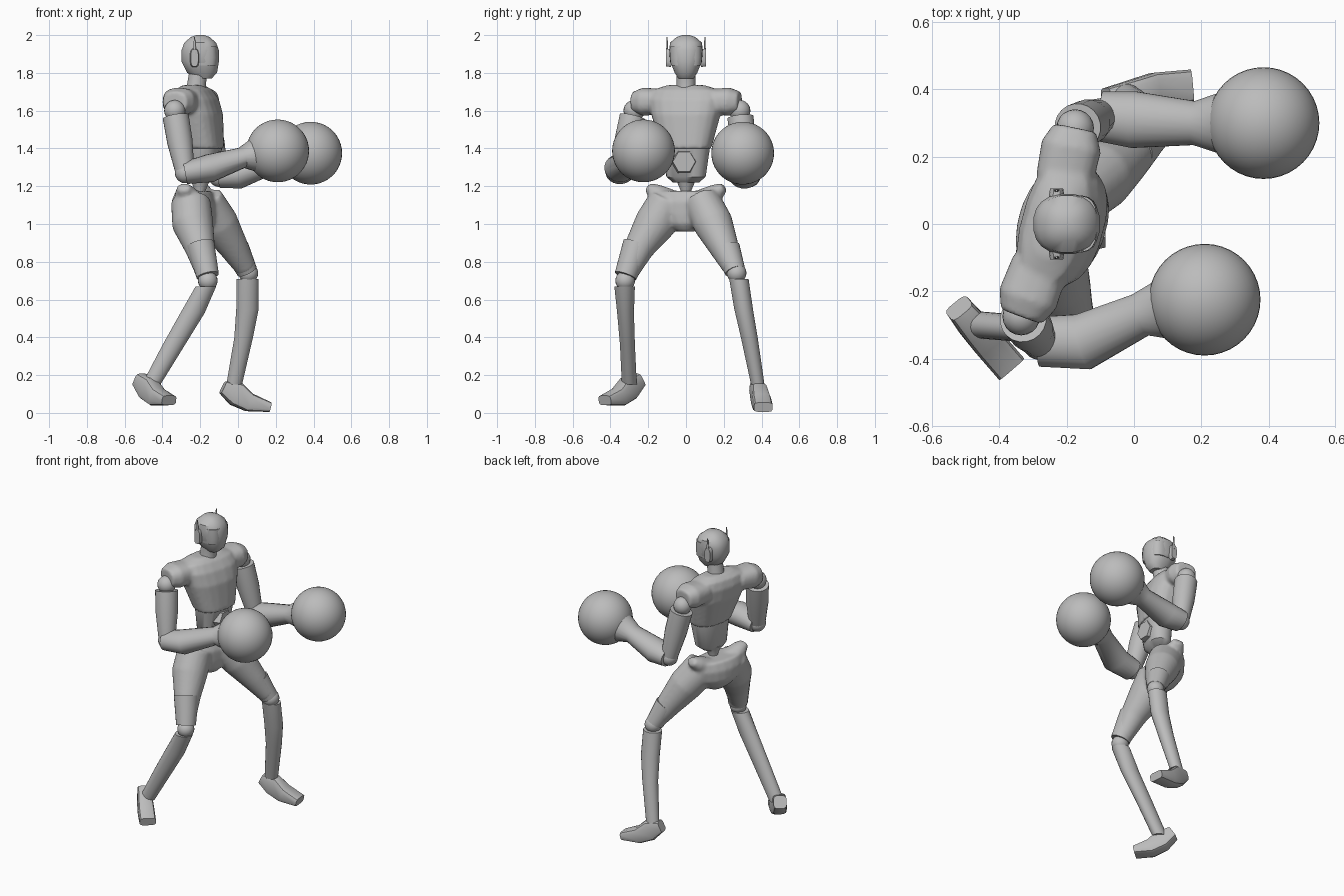
import bpy
import bmesh
import math
from mathutils import Vector, Matrix

start_cube = bpy.data.objects.get("Cube")
if start_cube:
    bpy.data.objects.remove(start_cube)

shade = (.5, .5, .5, 1)
grey = bpy.data.materials.new("plain grey")
grey.use_nodes = True
grey.diffuse_color = shade
grey.node_tree.nodes["Principled BSDF"].inputs["Base Color"].default_value = shade

UP = Vector((0, 0, 1))
AHEAD = Vector((1, 0, 0))
TWISTED = Matrix.Rotation(math.radians(-15), 3, "Z") @ AHEAD


def finish(name, bm):
    """Turn a bmesh into a shaded, coloured object."""
    bmesh.ops.recalc_face_normals(bm, faces=bm.faces)
    mesh = bpy.data.meshes.new(name)
    bm.to_mesh(mesh)
    bm.free()
    mesh.materials.append(grey)
    part = bpy.data.objects.new(name, mesh)
    bpy.context.collection.objects.link(part)
    bpy.ops.object.select_all(action="DESELECT")
    part.select_set(True)
    bpy.context.view_layer.objects.active = part
    bpy.ops.object.shade_smooth_by_angle(angle=math.radians(40))
    return part


def fuse(part, rounds):
    """Merge overlapping tubes into one smooth skin."""
    remesh = part.modifiers.new("fuse", "REMESH")
    remesh.mode = "VOXEL"
    remesh.voxel_size = .01
    remesh.use_smooth_shade = True
    soften = part.modifiers.new("soften", "SMOOTH")
    soften.factor = .5
    soften.iterations = rounds


def add_tube(bm, stations, ref=AHEAD, flat=False, power=1.0, sides=20):
    """Loft rings; a station is x, y, z, radius along ref and, if different, radius across."""
    centres = [Vector(s[:3]) for s in stations]
    last = len(stations) - 1
    rings = []
    for i, (centre, station) in enumerate(zip(centres, stations)):
        along = UP if flat else (centres[min(i + 1, last)] - centres[max(i - 1, 0)]).normalized()
        u = (ref - along * ref.dot(along)).normalized()
        v = along.cross(u)
        ring = []
        for k in range(sides):
            turn = math.tau * (k + .5) / sides
            c, s = math.cos(turn), math.sin(turn)
            c = math.copysign(abs(c) ** power, c)
            s = math.copysign(abs(s) ** power, s)
            ring.append(bm.verts.new(centre + u * c * station[3] + v * s * station[-1]))
        rings.append(ring)
    for low, high in zip(rings, rings[1:]):
        for k in range(sides):
            n = (k + 1) % sides
            bm.faces.new((low[k], low[n], high[n], high[k]))
    bm.faces.new(rings[0][::-1])
    bm.faces.new(rings[-1])


def tube(name, *stations, **options):
    bm = bmesh.new()
    add_tube(bm, stations, **options)
    return finish(name, bm)


def ball(name, centre, radius, segments=20):
    bm = bmesh.new()
    bmesh.ops.create_uvsphere(bm, u_segments=segments, v_segments=segments // 2 + 2, radius=radius,
                              matrix=Matrix.Translation(centre))
    return finish(name, bm)


# Head with visor, ear pieces and antennae
tube("head",
     (-.18, 0, 1.77, .04),
     (-.19, 0, 1.8, .08, .06),
     (-.2, 0, 1.86, .1, .085),
     (-.2, 0, 1.92, .1, .09),
     (-.2, 0, 1.96, .085),
     (-.2, 0, 1.99, .05),
     (-.2, 0, 2, .02), flat=True, power=.85)
tube("visor",
     (-.18, 0, 1.84, .07, .08),
     (-.18, 0, 1.88, .075, .086),
     (-.18, 0, 1.94, .07, .085), flat=True, power=.65)
for side, label in ((1, "left"), (-1, "right")):
    tube(label + "_ear_piece",
         (-.23, side * .08, 1.88, .05, .024),
         (-.23, side * .105, 1.88, .046, .02), ref=UP, power=.6, sides=12)
    tube(label + "_antenna",
         (-.23, side * .1, 1.9, .01, .006),
         (-.23, side * .1, 1.99, .003), sides=8)
tube("neck",
     (-.22, 0, 1.68, .06),
     (-.22, 0, 1.74, .05),
     (-.21, 0, 1.8, .05), flat=True)

# Pose of each arm
arms = {
    "left": dict(
        shoulder=Vector((-.175, .285, 1.6)),
        elbow=Vector((-.1, .32, 1.25)),
        forearm_middle=Vector((0, .31, 1.26)),
        wrist=Vector((.18, .3, 1.32)),
        glove=Vector((.385, .3, 1.375))),
    "right": dict(
        shoulder=Vector((-.335, -.275, 1.6)),
        elbow=Vector((-.28, -.35, 1.27)),
        forearm_middle=Vector((-.15, -.35, 1.295)),
        wrist=Vector((.02, -.27, 1.35)),
        glove=Vector((.21, -.225, 1.387))),
}

# Torso, with the chest and shoulder pads fused
bm = bmesh.new()
add_tube(bm, [
    (-.175, 0, 1.4, .095, .135),
    (-.21, 0, 1.58, .12, .185),
    (-.225, 0, 1.66, .11, .2),
    (-.235, 0, 1.71, .085, .18),
    (-.235, 0, 1.735, .05, .1)], ref=TWISTED, flat=True, power=.8)
for arm in arms.values():
    outer = arm["shoulder"] + UP * .045
    inner = Vector((-.235, 0, 1.655)).lerp(outer, .45)
    add_tube(bm, [
        (*inner, .065, .085),
        (*inner.lerp(outer, .65), .075, .09),
        (*outer, .055, .065)], ref=UP, power=.8)
fuse(finish("chest_and_shoulder_pads", bm), rounds=4)
tube("abdomen",
     (-.195, 0, 1.22, .045, .07),
     (-.185, 0, 1.25, .07, .105),
     (-.175, 0, 1.42, .088, .13), ref=TWISTED, flat=True, power=.85)
tube("belly_panel",
     (-.13, -.01, 1.33, .07),
     (-.085, -.01, 1.33, .06), ref=UP, sides=6)
tube("waist_stalk",
     (-.21, 0, 1.13, .025),
     (-.2, 0, 1.18, .03),
     (-.2, 0, 1.24, .055), flat=True)

# Pelvis, thighs and hip crests, fused into one smooth skin
bm = bmesh.new()
add_tube(bm, [
    (-.21, 0, .96, .05),
    (-.22, 0, 1, .09, .11),
    (-.235, 0, 1.05, .11, .17),
    (-.235, 0, 1.12, .11, .19),
    (-.235, 0, 1.175, .085, .185)], ref=TWISTED, flat=True)
add_tube(bm, [
    (-.185, .085, 1.12, .11, .1),
    (-.1, .145, 1, .105),
    (-.025, .2, .88, .08),
    (.045, .255, .76, .055)])
add_tube(bm, [
    (-.25, -.095, 1.12, .105),
    (-.24, -.165, 1, .11),
    (-.2, -.25, .87, .08),
    (-.165, -.315, .73, .055)])
for side in (-1, 1):
    across = UP.cross(TWISTED) * side
    centre = Vector((-.235, 0, 1.13))
    add_tube(bm, [
        (*centre + across * .1, .07, .06),
        (*centre + across * .17 + UP * .04, .055, .045),
        (*centre + across * .21 + UP * .065, .035, .025)], ref=TWISTED)
fuse(finish("pelvis_and_thighs", bm), rounds=9)

# Sleeves above the knees
tube("left_thigh_sleeve", (-.01, .217, .87, .07), (.048, .26, .75, .055))
tube("right_thigh_sleeve", (-.2, -.26, .89, .076), (-.16, -.32, .725, .06))

# Knees, shins and feet
ball("left_knee", (.055, .268, .74), .052)
ball("right_knee", (-.16, -.322, .7), .052)
tube("left_shin",
     (.05, .28, .71, .06, .052),
     (.05, .305, .55, .06, .05),
     (.03, .335, .4, .05, .045),
     (-.02, .38, .15, .042, .036), flat=True)
tube("right_shin",
     (-.17, -.325, .67, .055),
     (-.24, -.32, .53, .065, .045),
     (-.34, -.31, .36, .06, .04),
     (-.46, -.3, .15, .05, .04), flat=True)
tube("left_foot",
     (-.08, .37, .135, .035),
     (-.01, .385, .1, .065, .042),
     (.06, .4, .055, .05),
     (.17, .41, .03, .026, .05), ref=UP, power=.5, sides=12)
tube("right_foot",
     (-.52, -.25, .175, .04),
     (-.475, -.305, .13, .065, .046),
     (-.43, -.355, .085, .05),
     (-.365, -.43, .066, .026, .05), ref=UP, power=.5, sides=12)

# Arms: shoulder ball, upper arm, elbow, forearm with cuff and round glove
for label, arm in arms.items():
    shoulder, elbow, wrist, glove = (arm[key] for key in ("shoulder", "elbow", "wrist", "glove"))
    ball(label + "_shoulder", shoulder, .056)
    tube(label + "_upper_arm",
         (*shoulder.lerp(elbow, .1), .07),
         (*shoulder.lerp(elbow, .5), .068),
         (*elbow, .05))
    ball(label + "_elbow", elbow, .054)
    tube(label + "_forearm",
         (*elbow, .06, .075), (*arm["forearm_middle"], .075, .085),
         (*wrist, .055, .066), (*wrist.lerp(glove, .35), .09), ref=UP)
    ball(label + "_glove", glove, .166, segments=40)
